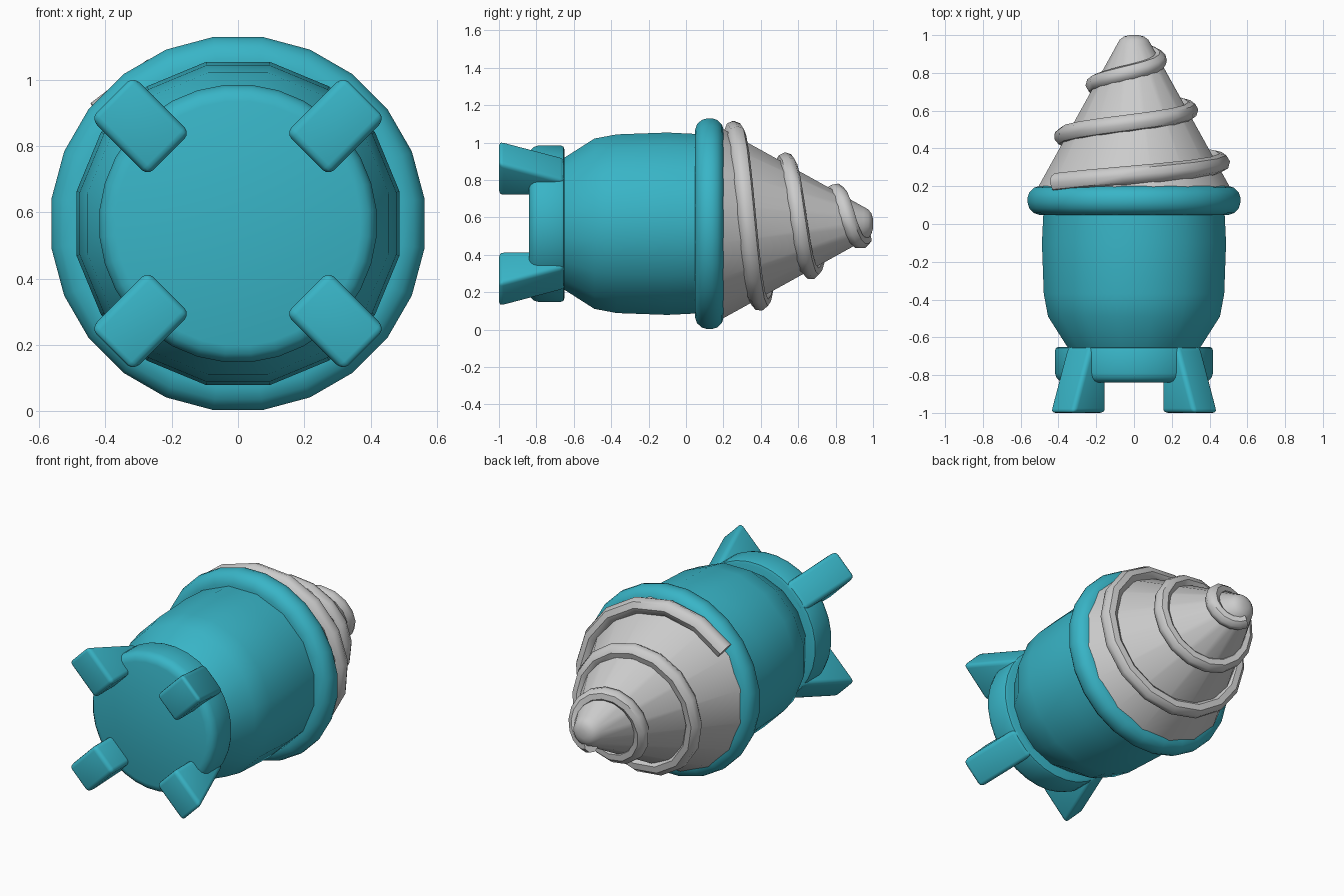
import bpy, bmesh
from math import sin, cos, pi, radians
from mathutils import Vector

if "Cube" in bpy.data.objects:
    bpy.data.objects.remove(bpy.data.objects["Cube"])

ZC = 0.566  # height of the long axis, which runs along y

teal = bpy.data.materials.new("teal")
teal.diffuse_color = (0.04, 0.46, 0.57, 1)
teal.use_nodes = True
teal.node_tree.nodes["Principled BSDF"].inputs["Base Color"].default_value = teal.diffuse_color


def finish(bm, name, mat=None):
    bmesh.ops.recalc_face_normals(bm, faces=bm.faces)
    me = bpy.data.meshes.new(name)
    bm.to_mesh(me)
    bm.free()
    ob = bpy.data.objects.new(name, me)
    bpy.context.collection.objects.link(ob)
    if mat:
        me.materials.append(mat)
    return ob


def smooth(ob, angle):
    bpy.ops.object.select_all(action='DESELECT')
    ob.select_set(True)
    bpy.context.view_layer.objects.active = ob
    bpy.ops.object.shade_smooth_by_angle(angle=radians(angle))


def lathe(name, profile, sides, mat=None, angle=40):
    """Revolve (y, radius) points about the long axis, capped at both ends."""
    bm = bmesh.new()
    rings = []
    for y, r in profile:
        rings.append([bm.verts.new((r * cos(a), y, ZC + r * sin(a)))
                      for a in ((i + 0.5) * 2 * pi / sides for i in range(sides))])
    for a, b in zip(rings, rings[1:]):
        for i in range(sides):
            j = (i + 1) % sides
            bm.faces.new((a[i], a[j], b[j], b[i]))
    bm.faces.new(rings[0])
    bm.faces.new(rings[-1])
    ob = finish(bm, name, mat)
    smooth(ob, angle)
    return ob


# Barrel body, collar ring and rear disc
lathe("body", [(-0.68, 0.34), (-0.65, 0.36), (-0.49, 0.464), (-0.37, 0.487),
               (-0.1, 0.497), (0.08, 0.488)], 16, teal)
lathe("collar_ring", [(0.047, 0.44), (0.047, 0.50), (0.058, 0.535), (0.083, 0.559),
                      (0.112, 0.568), (0.14, 0.568), (0.168, 0.559), (0.192, 0.535),
                      (0.203, 0.50), (0.203, 0.44)], 24, teal)
lathe("rear_disc", [(-0.84, 0.37), (-0.832, 0.395), (-0.815, 0.412), (-0.79, 0.42),
                    (-0.67, 0.42), (-0.656, 0.415), (-0.65, 0.40)], 32, teal)

# Drill cone with a rounded tip
lathe("drill_cone", [(0.15, 0.54), (0.2, 0.515), (0.95, 0.092), (0.975, 0.078),
                     (0.992, 0.055), (1.0, 0.025)], 16)

# Spiral thread winding up the cone
cu = bpy.data.curves.new("drill_thread", 'CURVE')
cu.dimensions = '3D'
cu.bevel_depth = 0.05
cu.bevel_resolution = 2
cu.use_fill_caps = True
sp = cu.splines.new('POLY')
start, end, n = 142, -830, 44
sp.points.add(n - 1)
for i, p in enumerate(sp.points):
    t = i / (n - 1)
    deg = start + (end - start) * t
    y = 0.33 - deg * 0.14 / 180 - 0.02 * t * t
    r = 0.515 - (y - 0.2) * 0.564 + 0.022 - 0.03 * t
    p.co = (r * cos(radians(deg)), y, ZC + r * sin(radians(deg)), 1)
    p.radius = 1 - 0.15 * t
thread = bpy.data.objects.new("drill_thread", cu)
bpy.context.collection.objects.link(thread)
bpy.ops.object.select_all(action='DESELECT')
thread.select_set(True)
bpy.context.view_layer.objects.active = thread
bpy.ops.object.convert(target='MESH')
smooth(bpy.context.view_layer.objects.active, 45)

# Four diagonal tail fins, flaring outward to the front end
for k in range(4):
    a = pi / 4 + k * pi / 2
    out = Vector((cos(a), 0, sin(a)))
    side = Vector((-sin(a), 0, cos(a)))
    bm = bmesh.new()
    quads = []
    for w in (-0.091, 0.091):
        quads.append([bm.verts.new(out * r + side * w + Vector((0, y, ZC)))
                      for r, y in ((0.295, -1), (0.545, -1), (0.415, -0.65), (0.295, -0.65))])
    bm.faces.new(quads[0])
    bm.faces.new(quads[1])
    for i in range(4):
        j = (i + 1) % 4
        bm.faces.new((quads[0][i], quads[0][j], quads[1][j], quads[1][i]))
    bmesh.ops.recalc_face_normals(bm, faces=bm.faces)
    bmesh.ops.bevel(bm, geom=bm.edges[:], offset=0.024, segments=3,
                    profile=0.5, affect='EDGES')
    smooth(finish(bm, f"tail_fin_{k + 1}", teal), 40)
